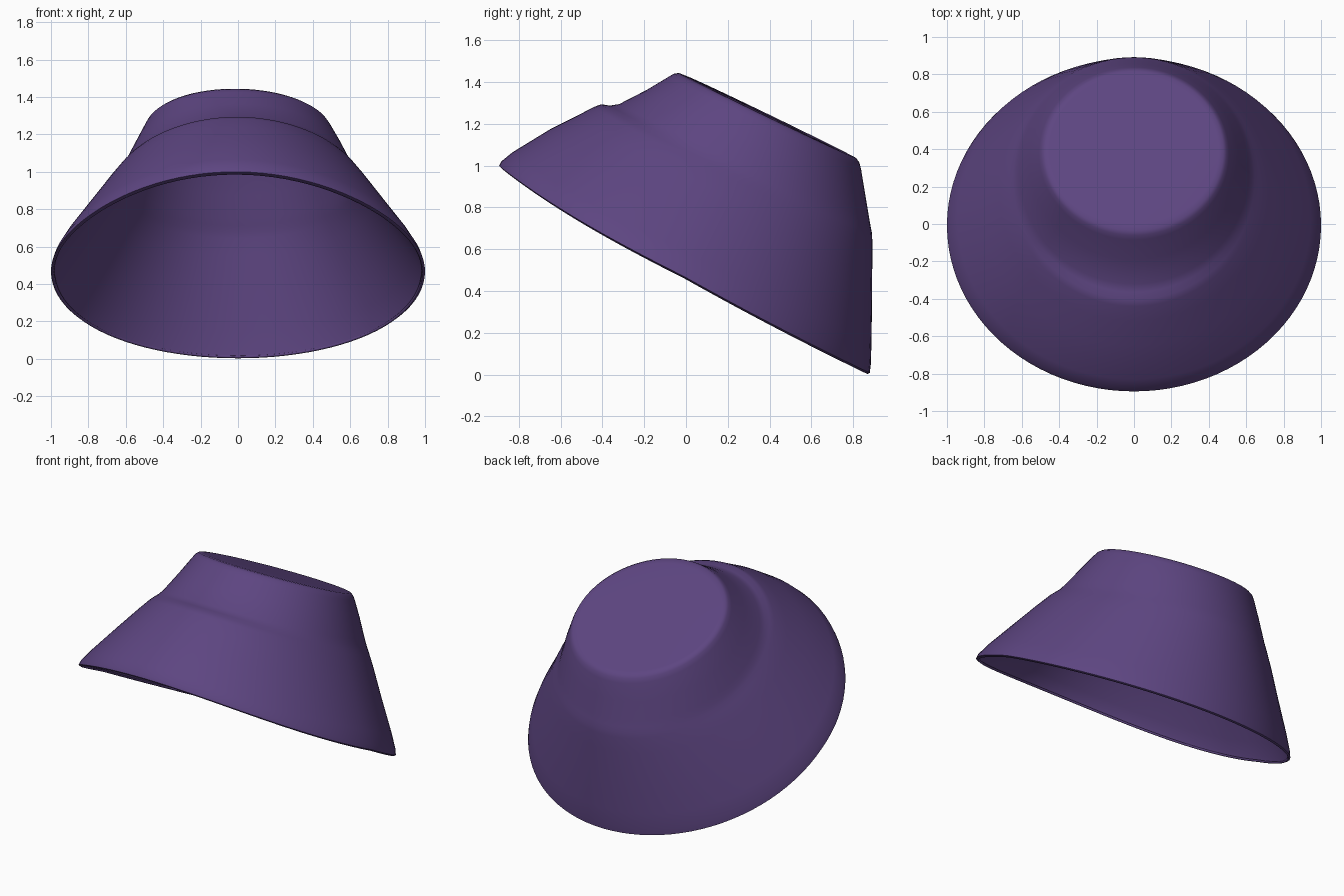
import bpy, math

if "Cube" in bpy.data.objects:
    bpy.data.objects.remove(bpy.data.objects["Cube"])

SEG = 96


def ring(front_y, back_y, front_z, back_z, rx, sag=0.0, tilt=0.0, wave=0.0):
    """Slanted ellipse from a front point to a back point; wave droops the front quarters."""
    cy, ry = (front_y + back_y) / 2, (back_y - front_y) / 2
    cz, rz = (front_z + back_z) / 2, (back_z - front_z) / 2
    pts = []
    for i in range(SEG):
        a = 2 * math.pi * i / SEG
        c, s = math.cos(a), math.sin(a)
        f = max(-s, 0)
        drop = c * c * (sag + wave * f) + tilt * c + 0.2 * wave * c * f * f
        pts.append((rx * c, cy + ry * s, cz + rz * s - drop))
    return pts


def loft(name, rings, cap, mat):
    """Skin a row of rings, closing the last one with a fan."""
    verts = [p for r in rings for p in r]
    faces = []
    for k in range(len(rings) - 1):
        for i in range(SEG):
            j = (i + 1) % SEG
            faces.append((k * SEG + i, k * SEG + j, (k + 1) * SEG + j, (k + 1) * SEG + i))
    base = (len(rings) - 1) * SEG
    verts.append(cap)
    faces += [(base + i, base + (i + 1) % SEG, len(verts) - 1) for i in range(SEG)]
    mesh = bpy.data.meshes.new(name)
    mesh.from_pydata(verts, [], faces)
    mesh.update()
    obj = bpy.data.objects.new(name, mesh)
    bpy.context.collection.objects.link(obj)
    obj.data.materials.append(mat)
    return obj


cloth = bpy.data.materials.new("purple_cloth")
cloth.diffuse_color = (0.11, 0.06, 0.22, 1)
cloth.use_nodes = True
cloth.node_tree.nodes["Principled BSDF"].inputs["Base Color"].default_value = cloth.diffuse_color

# Hat shell: rolled lip, flared brim, seam step, crown wall, flat top
hat = loft("bucket_hat", [
    ring(-0.880, 0.868, 0.985, 0.003, 0.988, 0.035, 0, 0.05),
    ring(-0.895, 0.880, 1.000, 0.008, 1.000, 0.035, 0, 0.05),
    ring(-0.885, 0.885, 1.020, 0.050, 0.990, 0.035, 0, 0.05),
    ring(-0.830, 0.888, 1.065, 0.150, 0.945, 0.035, 0, 0.05),
    ring(-0.650, 0.891, 1.175, 0.380, 0.815, 0.035, 0, 0.04),
    ring(-0.520, 0.892, 1.240, 0.550, 0.725, 0.03, 0, 0.03),
    ring(-0.440, 0.892, 1.282, 0.645, 0.668, 0.03, 0, 0.02),
    ring(-0.405, 0.890, 1.294, 0.680, 0.646, 0.03, 0, 0.02),
    ring(-0.365, 0.883, 1.288, 0.715, 0.630, 0.025, 0, 0.01),
    ring(-0.320, 0.876, 1.295, 0.755, 0.613, 0.02),
    ring(-0.190, 0.856, 1.362, 0.875, 0.560, 0.01),
    ring(-0.085, 0.838, 1.425, 0.985, 0.508, 0, 0.004),
    ring(-0.060, 0.830, 1.440, 1.015, 0.494, 0, 0.006),
    ring(-0.035, 0.815, 1.444, 1.036, 0.478, 0, 0.007),
    ring(0.000, 0.790, 1.430, 1.048, 0.455, 0, 0.007),
    ring(0.200, 0.600, 1.335, 1.140, 0.230, 0, 0.003),
], (0, 0.40, 1.238), cloth)

# Thin cloth thickness, inward
solid = hat.modifiers.new("cloth_thickness", "SOLIDIFY")
solid.thickness = 0.014
solid.offset = -1

bpy.context.view_layer.objects.active = hat
hat.select_set(True)
bpy.ops.object.shade_smooth_by_angle(angle=math.radians(60))
